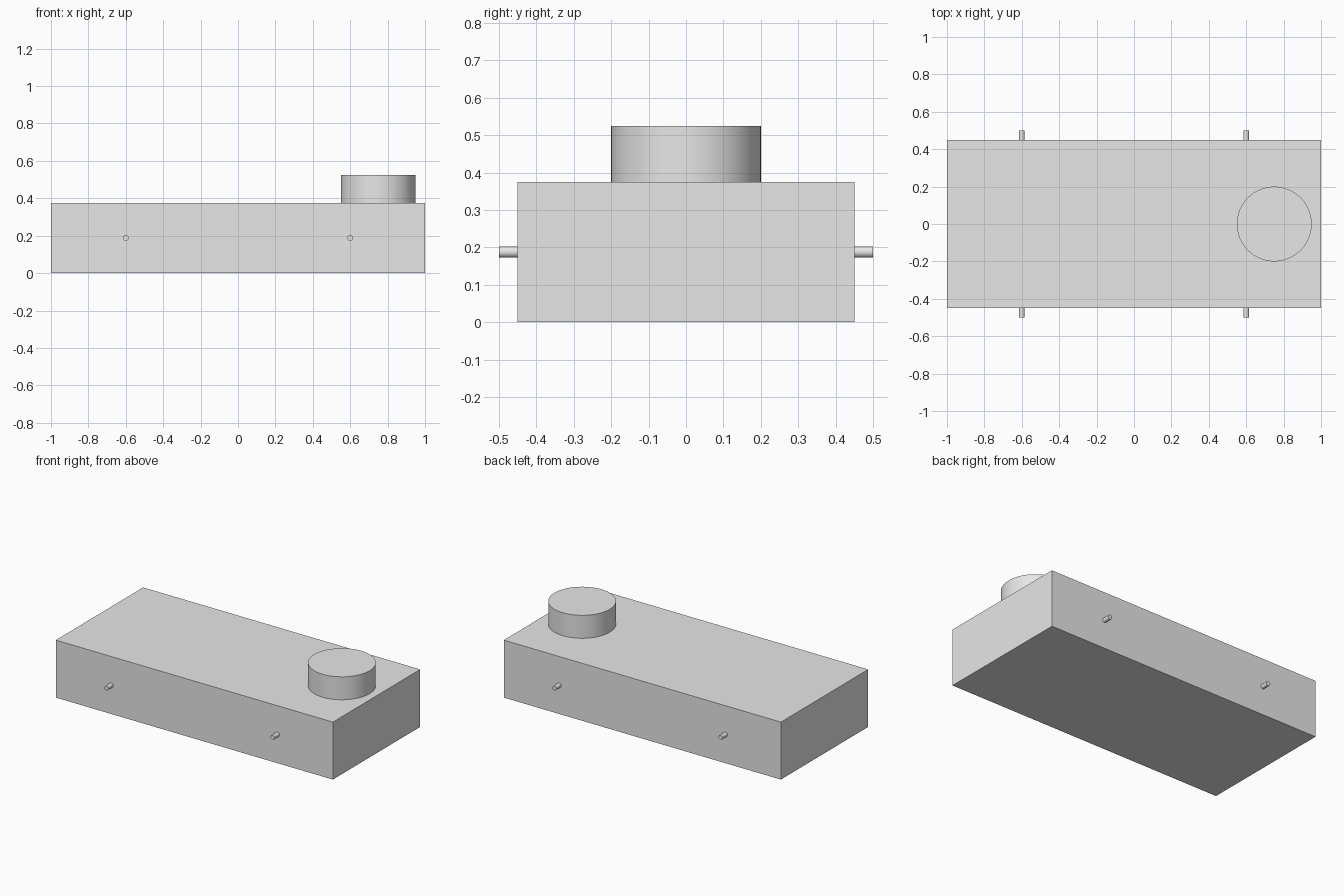
import bpy
import math

cube = bpy.data.objects.get("Cube")
if cube:
    bpy.data.objects.remove(cube, do_unlink=True)

LENGTH, WIDTH, HEIGHT = 2.0, 0.9, 0.375

# Single plain grey
grey = bpy.data.materials.new("plain_grey")
grey.use_nodes = True
grey.diffuse_color = (0.8, 0.8, 0.8, 1)
grey.node_tree.nodes["Principled BSDF"].inputs["Base Color"].default_value = grey.diffuse_color


def finish(name):
    obj = bpy.context.object
    obj.name = name
    obj.data.materials.append(grey)
    return obj


def add_cylinder(name, radius, depth, location, rotation=(0, 0, 0), sides=64):
    bpy.ops.mesh.primitive_cylinder_add(
        vertices=sides, radius=radius, depth=depth, location=location, rotation=rotation)
    finish(name)
    bpy.ops.object.shade_smooth_by_angle(angle=math.radians(30))


# Body block
bpy.ops.mesh.primitive_cube_add(size=1, location=(0, 0, HEIGHT / 2))
body = finish("body")
body.scale = (LENGTH, WIDTH, HEIGHT)
bpy.ops.object.transform_apply(location=False, rotation=False, scale=True)

# Round stack on top, near the left end
stack_height = 0.15
add_cylinder("stack", 0.2, stack_height, (0.75, 0, HEIGHT + stack_height / 2))

# Axles running through the body with short ends showing
for name, x in (("left_axle", 0.6), ("right_axle", -0.6)):
    add_cylinder(name, 0.015, 1.0, (x, 0, HEIGHT / 2), (math.pi / 2, 0, 0), sides=32)
